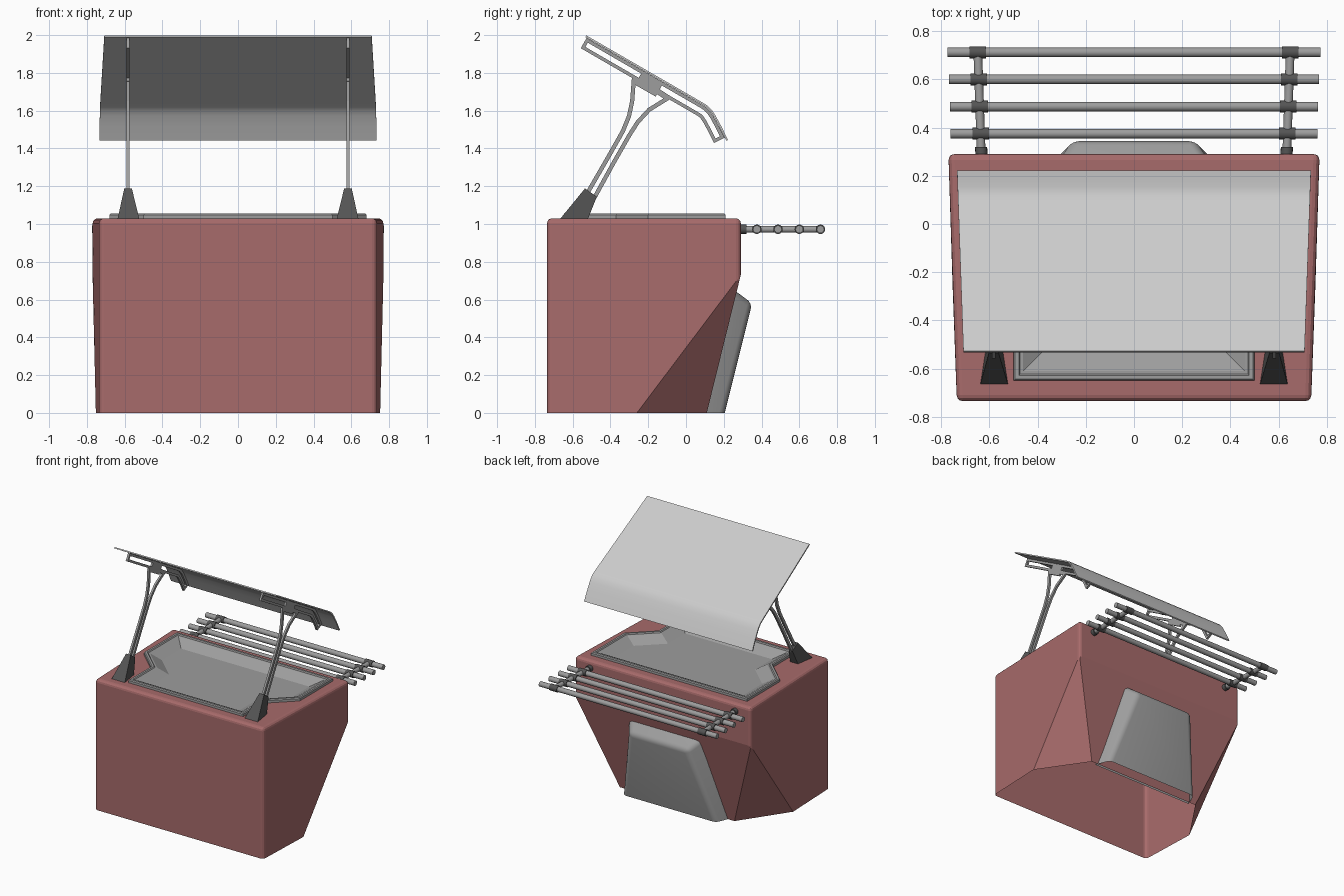
import bpy, bmesh, math
from mathutils import Vector

if "Cube" in bpy.data.objects:
    bpy.data.objects.remove(bpy.data.objects["Cube"])


def material(name, r, g, b):
    m = bpy.data.materials.new(name)
    m.diffuse_color = (r, g, b, 1)
    m.use_nodes = True
    m.node_tree.nodes["Principled BSDF"].inputs["Base Color"].default_value = m.diffuse_color
    return m


RED = material("dusty_red", .39, .147, .147)
GREY = material("mid_grey", .34, .34, .34)
DARK = material("dark_grey", .09, .09, .09)


def finish(name, bm, mat=GREY, mirror=False, smooth=True):
    bmesh.ops.recalc_face_normals(bm, faces=bm.faces)
    me = bpy.data.meshes.new(name)
    bm.to_mesh(me)
    bm.free()
    ob = bpy.data.objects.new(name, me)
    bpy.context.collection.objects.link(ob)
    if mat:
        me.materials.append(mat)
    if mirror:
        ob.modifiers.new("mirror", 'MIRROR')
    if smooth:
        bpy.ops.object.select_all(action='DESELECT')
        ob.select_set(True)
        bpy.context.view_layer.objects.active = ob
        bpy.ops.object.shade_smooth_by_angle(angle=math.radians(35))
    return ob


def offset(path, dist, closed=False):
    """Mitred offset of a 2D path, to the right of its direction."""
    pts, n, out = [Vector(p) for p in path], len(path), []
    for i in range(n):
        segs = [(i - 1, i), (i, i + 1)]
        if not closed:
            segs = [s for s in segs if s[0] >= 0 and s[1] < n]
        ns = []
        for a, b in segs:
            d = (pts[b % n] - pts[a % n]).normalized()
            ns.append(Vector((d.y, -d.x)))
        m = sum(ns, Vector((0, 0))).normalized()
        out.append(pts[i] + m * dist / max(m.dot(ns[0]), 0.4))
    return out


def loft(bm, rings, cap=(True, True)):
    vs = [[bm.verts.new(p) for p in r] for r in rings]
    n = len(vs[0])
    for a, b in zip(vs, vs[1:]):
        for i in range(n):
            j = (i + 1) % n
            bm.faces.new((a[i], a[j], b[j], b[i]))
    if cap[0]:
        bm.faces.new(vs[0])
    if cap[1]:
        bm.faces.new(vs[-1])
    return vs


def ribbon(bm, path, width, x, thick=0.016, closed=False):
    """Flat strip following a y,z path."""
    a, b = offset(path, width / 2, closed), offset(path, -width / 2, closed)
    rings = [[(x - thick / 2, *p), (x + thick / 2, *p), (x + thick / 2, *q), (x - thick / 2, *q)]
             for p, q in zip(a, b)]
    if closed:
        rings.append(rings[0])
    loft(bm, rings, cap=(not closed, not closed))
    bmesh.ops.remove_doubles(bm, verts=bm.verts, dist=1e-5)


def tube(bm, p, q, r, seg=16):
    p, q = Vector(p), Vector(q)
    d = q - p
    mat = d.to_track_quat('Z', 'Y').to_matrix().to_4x4()
    mat.translation = (p + q) / 2
    bmesh.ops.create_cone(bm, cap_ends=True, segments=seg, radius1=r, radius2=r,
                          depth=d.length, matrix=mat)


def open_bottom(bm):
    low = [f for f in bm.faces if all(v.co.z < .001 for v in f.verts)]
    bmesh.ops.delete(bm, geom=low, context='FACES_ONLY')


# counter body: tapered box with back undercut and cut lower corners
bm = bmesh.new()
half = {'f0': (.735, -.735, 0), 's0': (.7525, -.26, 0), 'b0': (.5, .11, 0),
        'b1': (.77, .29, .73), 'b2': (.77, .29, 1.03), 'f2': (.735, -.735, 1.03)}
R = {k: bm.verts.new(v) for k, v in half.items()}
L = {k: bm.verts.new((-v[0], v[1], v[2])) for k, v in half.items()}
for S in (R, L):
    bm.faces.new([S[k] for k in ('f0', 's0', 'b1', 'b2', 'f2')])
    bm.faces.new([S[k] for k in ('s0', 'b0', 'b1')])
for a, b in (('f0', 'f2'), ('f2', 'b2'), ('b2', 'b1'), ('b1', 'b0')):
    bm.faces.new((R[a], R[b], L[b], L[a]))
bm.faces.new([R['f0'], R['s0'], R['b0'], L['b0'], L['s0'], L['f0']])
bmesh.ops.recalc_face_normals(bm, faces=bm.faces)
edges = [e for e in bm.edges
         if all(v.co.z > 1 for v in e.verts)
         or (abs(e.verts[0].co.z - e.verts[1].co.z) > .2
             and (e.verts[0].co.xy - e.verts[1].co.xy).length < .001)]
bmesh.ops.bevel(bm, geom=edges, offset=.025, segments=3, profile=.5, affect='EDGES')
body = finish("counter_body", bm, RED, smooth=False)

# recess for the tray, cut from the counter top
side = [(.5, -.65), (.5, -.37), (.68, -.2), (.68, .21)]
outline = side + [(-x, y) for x, y in reversed(side)]
bm = bmesh.new()
hole = offset(outline, -.02, True)
loft(bm, [[(*p, z) for p in hole] for z in (.985, 1.2)])
cutter = finish("recess_cutter", bm, None, smooth=False)
cutter.hide_render = True
mod = body.modifiers.new("recess", 'BOOLEAN')
mod.operation = 'DIFFERENCE'
mod.object = cutter
bpy.context.view_layer.objects.active = body
bpy.ops.object.modifier_apply(modifier=mod.name)
bpy.data.objects.remove(cutter)
# the shell is open underneath
bm = bmesh.new()
bm.from_mesh(body.data)
open_bottom(bm)
bm.to_mesh(body.data)
bm.free()

# shallow tray with raised rim
bm = bmesh.new()
steps = [(0, 1.02), (0, 1.048), (.006, 1.055), (.022, 1.055), (.028, 1.047), (.04, 1.047), (.12, 1.0)]
loft(bm, [[(*p, z) for p in offset(outline, -d, True)] for d, z in steps], cap=(False, True))
finish("tray", bm, smooth=False)

# back panel on the sloping rear face
bm = bmesh.new()
base = [(-.45, .09, 0), (.45, .09, 0), (.315, .255, .65), (-.315, .255, .65)]
face = [(-.405, .205, 0), (.405, .205, 0), (.25, .35, .58), (-.25, .35, .58)]
vs = loft(bm, [base, face])
rim = [e for e in bm.edges if any(v in vs[1] for v in e.verts)
       and not all(v.co.z < .01 for v in e.verts)]
bmesh.ops.bevel(bm, geom=rim, offset=.03, segments=4, profile=.5, affect='EDGES')
open_bottom(bm)
finish("back_panel", bm)

# canopy sheet
sheet = [(-.53, 1.994), (.05, 1.659), (.085, 1.639), (.112, 1.622), (.132, 1.602),
         (.15, 1.575), (.18, 1.52), (.218, 1.443)]
bm = bmesh.new()
rings = []
for p, q in zip(offset(sheet, .005), offset(sheet, -.005)):
    w = .708 + (p.x + .53) * .035
    rings.append([(-w, *p), (w, *p), (w, *q), (-w, *q)])
loft(bm, rings)
finish("canopy", bm, None)

# canopy rails, brace plate and forked posts
AX = .582
rail = [(-.515, 1.986)] + sheet[2:-1] + [(.206, 1.468)]
bm = bmesh.new()
ribbon(bm, offset(rail, .016) + offset(rail, .06)[::-1], .018, AX, closed=True)
finish("canopy_rail", bm, mirror=True, smooth=False)
bm = bmesh.new()
ribbon(bm, offset([(-.225, 1.818), (-.115, 1.755)], .05), .085, AX)
finish("brace_plate", bm, mirror=True, smooth=False)
bm = bmesh.new()
ribbon(bm, [(-.53, 1.15), (-.42, 1.34), (-.335, 1.49), (-.302, 1.57), (-.285, 1.65), (-.275, 1.78)], .022, AX)
ribbon(bm, [(-.49, 1.13), (-.38, 1.33), (-.30, 1.47), (-.255, 1.54), (-.195, 1.605), (-.09, 1.67)], .022, AX)
ribbon(bm, [(-.285, 1.77), (-.20, 1.735), (-.10, 1.67)], .03, AX)
finish("forked_post", bm, mirror=True, smooth=False)

# tapered post feet
bm = bmesh.new()
loft(bm, [[(.522, -.668, 1.025), (.638, -.668, 1.025), (.615, -.52, 1.025), (.545, -.52, 1.025)],
          [(.562, -.535, 1.188), (.602, -.535, 1.188), (.598, -.472, 1.145), (.566, -.472, 1.145)]])
finish("post_foot", bm, DARK, True, False)

# rear shelf: four bars on two arms with clamps and wall sockets
Z = .972
bars = [(.375, .762), (.487, .764), (.6, .768), (.712, .773)]
bm = bmesh.new()
for y, w in bars:
    tube(bm, (-w, y, Z), (w, y, Z), .02)
finish("shelf_bars", bm)
bm = bmesh.new()
tube(bm, (.633, .27, Z), (.648, .712, Z), .018)
finish("shelf_arm", bm, mirror=True)
bm = bmesh.new()
for y, w in bars:
    x = .633 + (y - .29) * .035
    tube(bm, (x - .034, y, Z), (x + .034, y, Z), .025)
tube(bm, (.633, .27, Z), (.634, .32, Z), .025)
finish("shelf_clamps", bm, DARK, True)
